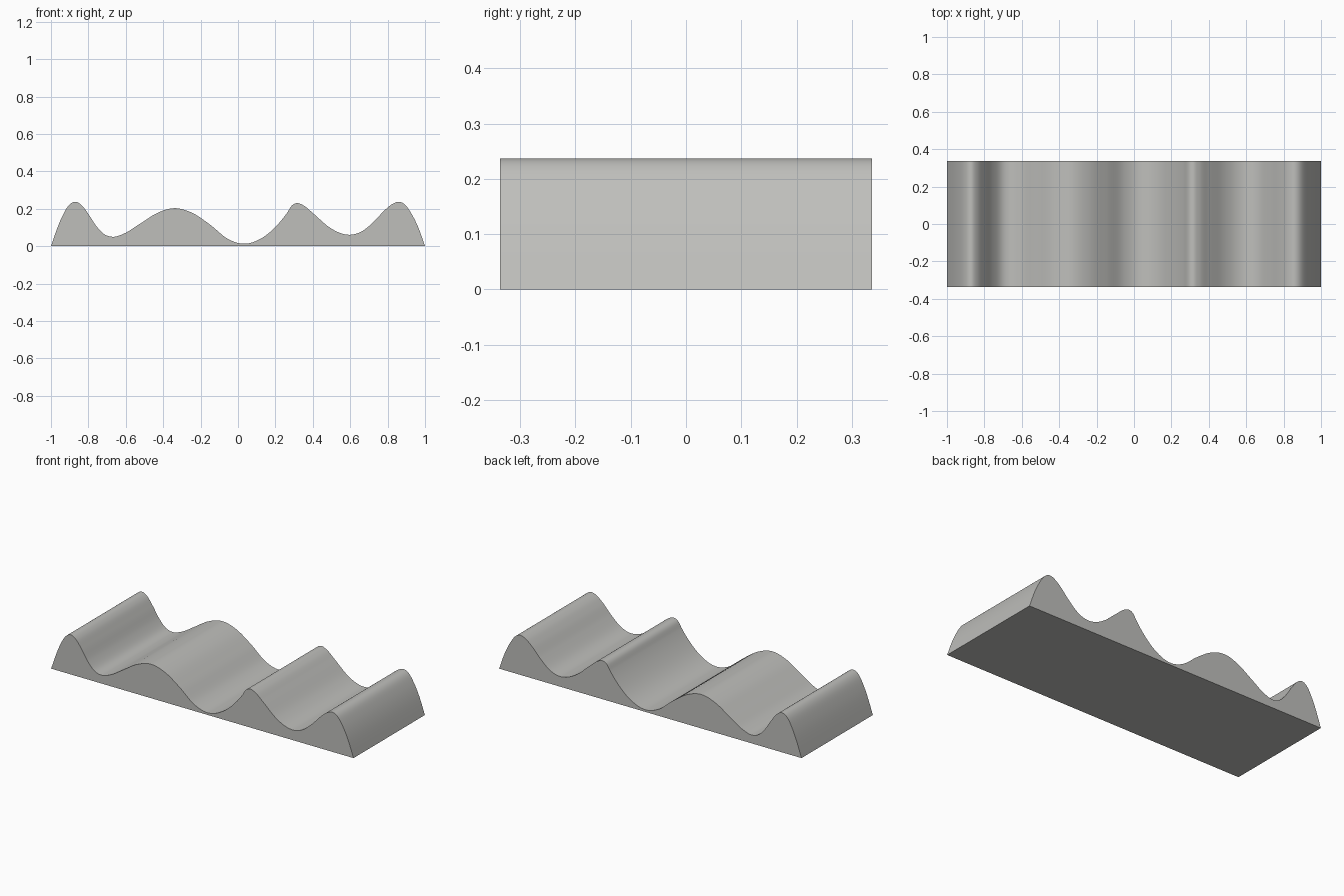
import bpy, bmesh, math

if "Cube" in bpy.data.objects:
    bpy.data.objects.remove(bpy.data.objects["Cube"])

HALF_DEPTH = 0.337
STEPS = 8  # segments between neighbouring profile points

# Wavy top edge as (x, z), from the left end to the right end
WAVE = [(-1, 0), (-0.945, 0.148), (-0.91, 0.212), (-0.872, 0.237), (-0.835, 0.218),
        (-0.80, 0.172), (-0.757, 0.107), (-0.715, 0.064), (-0.67, 0.05), (-0.61, 0.067),
        (-0.527, 0.118), (-0.43, 0.178), (-0.34, 0.203), (-0.245, 0.178),
        (-0.147, 0.113), (-0.056, 0.04), (0.03, 0.013), (0.125, 0.042),
        (0.206, 0.109), (0.265, 0.182), (0.287, 0.216), (0.313, 0.23), (0.35, 0.218),
        (0.40, 0.177), (0.49, 0.1), (0.545, 0.071), (0.60, 0.061), (0.66, 0.078),
        (0.73, 0.135), (0.785, 0.193), (0.825, 0.225), (0.86, 0.237), (0.895, 0.22),
        (0.925, 0.178), (0.96, 0.109), (1, 0)]


def smooth_profile(pts, steps):
    """Cubic curve through pts, with weighted slopes at each point."""
    d = [(b[1] - a[1]) / (b[0] - a[0]) for a, b in zip(pts, pts[1:])]
    h = [b[0] - a[0] for a, b in zip(pts, pts[1:])]
    inner = [(d[i] * h[i + 1] + d[i + 1] * h[i]) / (h[i] + h[i + 1]) for i in range(len(d) - 1)]
    m = [1.5 * d[0] - 0.5 * inner[0]] + inner + [1.5 * d[-1] - 0.5 * inner[-1]]
    out = []
    for i, (x, z) in enumerate(pts[:-1]):
        z1 = pts[i + 1][1]
        for k in range(steps):
            t = k / steps
            out.append((x + h[i] * t,
                        (2*t**3 - 3*t**2 + 1) * z + (t**3 - 2*t**2 + t) * h[i] * m[i]
                        + (3*t**2 - 2*t**3) * z1 + (t**3 - t**2) * h[i] * m[i + 1]))
    return out + [pts[-1]]


# Solid block: the profile is closed by the flat base and extruded along y
profile = smooth_profile(WAVE, STEPS)
bm = bmesh.new()
face = bm.faces.new([bm.verts.new((x, -HALF_DEPTH, z)) for x, z in profile])
extruded = bmesh.ops.extrude_face_region(bm, geom=[face], use_keep_orig=True)
moved = [g for g in extruded["geom"] if isinstance(g, bmesh.types.BMVert)]
bmesh.ops.translate(bm, verts=moved, vec=(0, 2 * HALF_DEPTH, 0))
bmesh.ops.recalc_face_normals(bm, faces=bm.faces)
mesh = bpy.data.meshes.new("wavy_block")
bm.to_mesh(mesh)
bm.free()

block = bpy.data.objects.new("wavy_block", mesh)
bpy.context.collection.objects.link(block)

# Plain grey surface
grey = bpy.data.materials.new("warm grey")
grey.diffuse_color = (0.52, 0.52, 0.50, 1)
grey.use_nodes = True
grey.node_tree.nodes["Principled BSDF"].inputs["Base Color"].default_value = grey.diffuse_color
mesh.materials.append(grey)

bpy.context.view_layer.objects.active = block
block.select_set(True)
bpy.ops.object.shade_smooth_by_angle(angle=math.radians(30))
